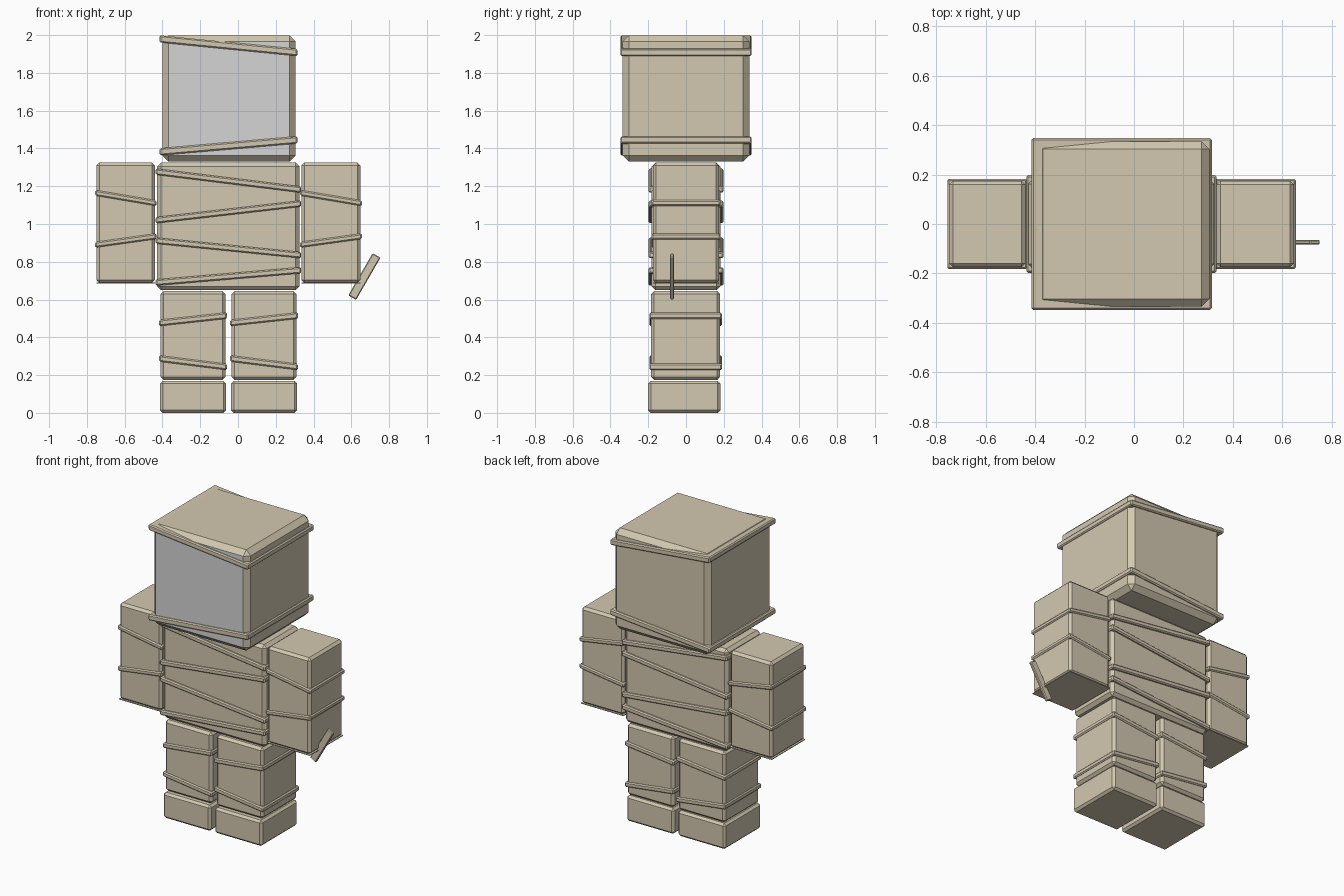
import bpy, bmesh, math
from mathutils import Matrix

if "Cube" in bpy.data.objects:
    bpy.data.objects.remove(bpy.data.objects["Cube"], do_unlink=True)


def material(name, rgb):
    mat = bpy.data.materials.new(name)
    mat.use_nodes = True
    mat.diffuse_color = (*rgb, 1)
    mat.node_tree.nodes["Principled BSDF"].inputs["Base Color"].default_value = (*rgb, 1)
    return mat


LINEN = material("linen tan", (0.65, 0.58, 0.435))
GREY = material("face grey", (0.66, 0.66, 0.66))


def box(name, x, y, z, bevel=0.015, rise=0.0, turn=0.0):
    """Bevelled box between (low, high) limits; rise shears it along x, turn rotates it about y."""
    limits = (x, y, z)
    size = [hi - lo for lo, hi in limits]
    centre = [(hi + lo) / 2 for lo, hi in limits]
    bm = bmesh.new()
    bmesh.ops.create_cube(bm, size=1, matrix=Matrix.Diagonal((*size, 1)))
    if bevel:
        bmesh.ops.bevel(bm, geom=bm.edges[:], offset=bevel, segments=1, affect='EDGES')
    for v in bm.verts:
        v.co.z += rise * v.co.x / size[0]
    mesh = bpy.data.meshes.new(name)
    bm.to_mesh(mesh)
    bm.free()
    mesh.materials.append(LINEN)
    obj = bpy.data.objects.new(name, mesh)
    obj.location = centre
    obj.rotation_euler.y = turn
    bpy.context.collection.objects.link(obj)
    return obj


def wraps(part, x, y, bands, thick):
    """Slanted bandages round a part; each band is (height at -x, height at +x)."""
    for i, (low_x, high_x) in enumerate(bands, 1):
        mid = (low_x + high_x) / 2
        box(f"{part}_bandage_{i}", x, y, (mid - thick / 2, mid + thick / 2),
            0.007, high_x - low_x)


# Head with a grey front face
head = box("head", (-0.40, 0.305), (-0.335, 0.335), (1.33, 1.998), 0.032)
head.data.materials.append(GREY)
for face in head.data.polygons:
    if face.normal.y < -0.99:
        face.material_index = 1
wraps("head", (-0.415, 0.315), (-0.348, 0.348), [(1.98, 1.908), (1.382, 1.445)], 0.038)

# Torso
box("torso", (-0.428, 0.325), (-0.182, 0.182), (0.65, 1.325), 0.02)
wraps("torso", (-0.436, 0.334), (-0.198, 0.198),
      [(1.277, 1.182), (1.02, 1.108), (0.912, 0.835), (0.69, 0.755)], 0.033)

# Arms, each with a square-cornered palm
for side, x0, x1 in (("right", -0.75, -0.44), ("left", 0.335, 0.648)):
    box(side + "_arm", (x0, x1), (-0.175, 0.175), (0.687, 1.325), 0.016)
    box(side + "_palm", (x0, x1), (-0.175, 0.175), (0.685, 0.69), 0)
    wraps(side + "_arm", (x0 - 0.006, x1 + 0.008), (-0.183, 0.183),
          [(1.165, 1.11), (0.89, 0.935)], 0.03)

# Legs and feet
for side, x0, x1 in (("right", -0.412, -0.064), ("left", -0.036, 0.312)):
    box(side + "_leg", (x0 + 0.002, x1 - 0.002), (-0.185, 0.181), (0.175, 0.645), 0.016)
    box(side + "_foot", (x0, x1), (-0.2, 0.182), (0, 0.17), 0.014)
    wraps(side + "_leg", (x0 - 0.006, x1 + 0.006), (-0.194, 0.19),
          [(0.476, 0.515), (0.288, 0.243)], 0.033)

# Loose strip hanging by the left hand
box("loose_strip", (0.645, 0.693), (-0.084, -0.064), (0.593, 0.851), 0.005,
    turn=math.radians(30))
